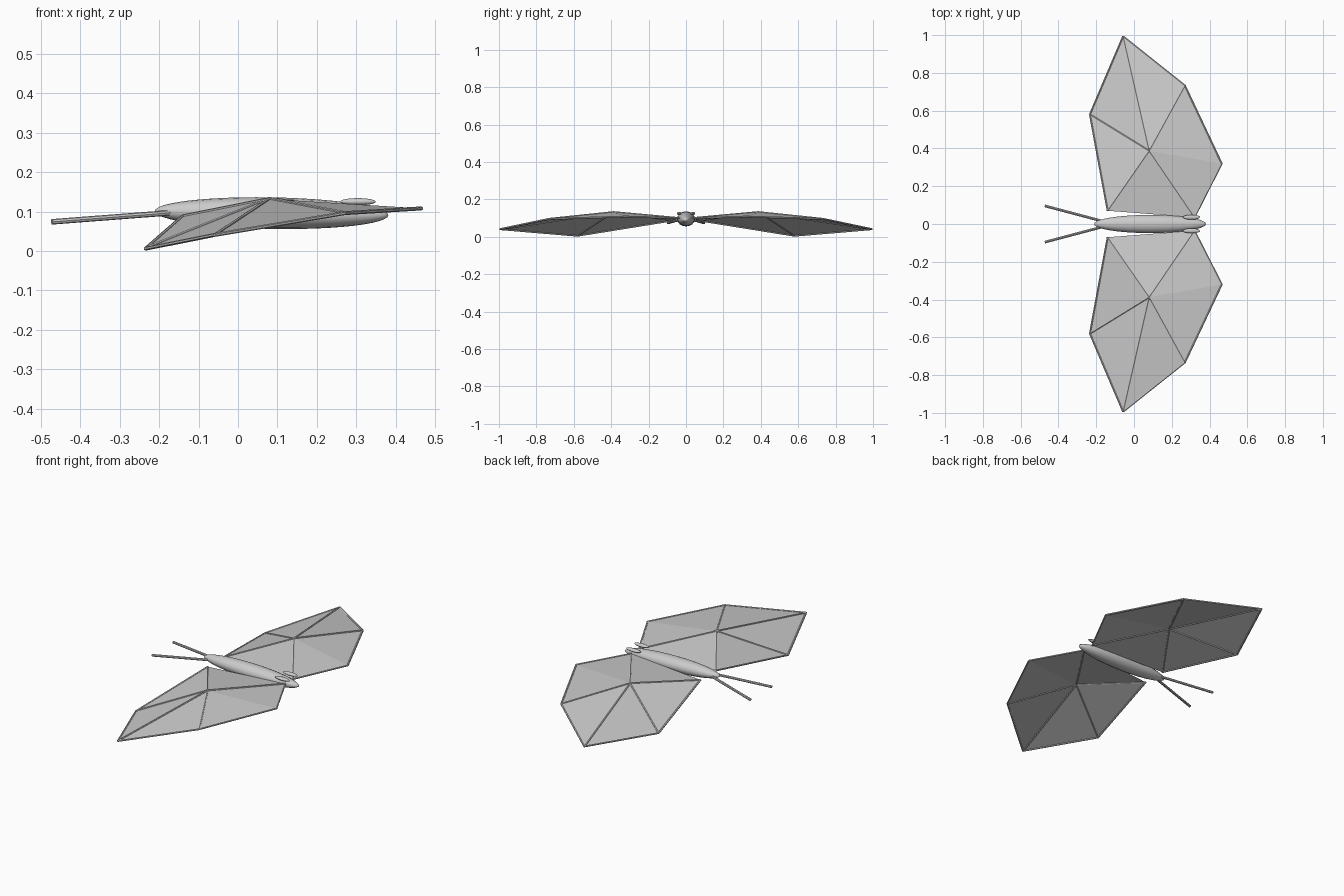
import bpy
import bmesh
import math
from mathutils import Vector

cube = bpy.data.objects.get("Cube")
if cube:
    bpy.data.objects.remove(cube, do_unlink=True)

# One plain grey for the whole model
grey = bpy.data.materials.new("light_grey")
grey.use_nodes = True
colour = (0.6, 0.6, 0.6, 1)
grey.diffuse_color = colour
grey.node_tree.nodes["Principled BSDF"].inputs["Base Color"].default_value = colour


def add_object(name, bm, smooth=False):
    mesh = bpy.data.meshes.new(name)
    bm.to_mesh(mesh)
    bm.free()
    mesh.materials.append(grey)
    for face in mesh.polygons:
        face.use_smooth = smooth
    obj = bpy.data.objects.new(name, mesh)
    bpy.context.collection.objects.link(obj)
    return obj


def ellipsoid(name, centre, radii, tilt=0):
    bm = bmesh.new()
    bmesh.ops.create_uvsphere(bm, u_segments=16, v_segments=24, radius=1)
    # Poles lie along the length of the body
    for v in bm.verts:
        v.co = Vector((v.co.z * radii[0], v.co.x * radii[1], v.co.y * radii[2]))
    bmesh.ops.recalc_face_normals(bm, faces=bm.faces)
    obj = add_object(name, bm, True)
    obj.location = centre
    obj.rotation_euler.y = tilt
    return obj


def add_rod(bm, start, end, radius, sides=8):
    start, end = Vector(start), Vector(end)
    axis = end - start
    new = bmesh.ops.create_cone(bm, cap_ends=True, segments=sides, radius1=radius,
                                radius2=radius, depth=axis.length)["verts"]
    turn = axis.to_track_quat("Z", "Y")
    for v in new:
        v.co = turn @ v.co + (start + end) / 2


# Body
ellipsoid("body", (0.085, 0, 0.096), (0.296, 0.048, 0.04), math.radians(1))

# Wing corners, listed from the front root round to the rear root
HUB = Vector((0.08, 0.387, 0.132))
RIM = [Vector(p) for p in (
    (0.32, 0.035, 0.10), (0.465, 0.32, 0.108), (0.27, 0.733, 0.096),
    (-0.058, 0.994, 0.041), (-0.234, 0.58, 0.006), (-0.14, 0.07, 0.088))]

for side, s in (("left", 1), ("right", -1)):
    # The model's head points to +x, so names follow +y / -y here
    flip = Vector((1, s, 1))
    hub = HUB * flip
    rim = [p * flip for p in RIM]

    # Wing membrane: a fan of flat triangles
    bm = bmesh.new()
    centre = bm.verts.new(hub)
    ring = [bm.verts.new(p) for p in rim]
    for i in range(len(ring)):
        face = bm.faces.new((centre, ring[i], ring[(i + 1) % len(ring)]))
        face.normal_update()
        if face.normal.z < 0:
            face.normal_flip()
    add_object(side + "_wing_membrane", bm)

    # Wing struts: outer rim, and spokes to every corner but the leading one
    bm = bmesh.new()
    for a, b in zip(rim, rim[1:]):
        add_rod(bm, a, b, 0.005, 6)
    for i, p in enumerate(rim):
        if i != 1:
            add_rod(bm, hub, p, 0.005, 6)
    add_object(side + "_wing_struts", bm)

    # Trailing leg
    bm = bmesh.new()
    add_rod(bm, (-0.17, s * 0.016, 0.097), (-0.472, s * 0.096, 0.074), 0.007)
    add_object(side + "_leg", bm)

    # Ear
    ellipsoid(side + "_ear", (0.304, s * 0.036, 0.125), (0.045, 0.013, 0.009))
